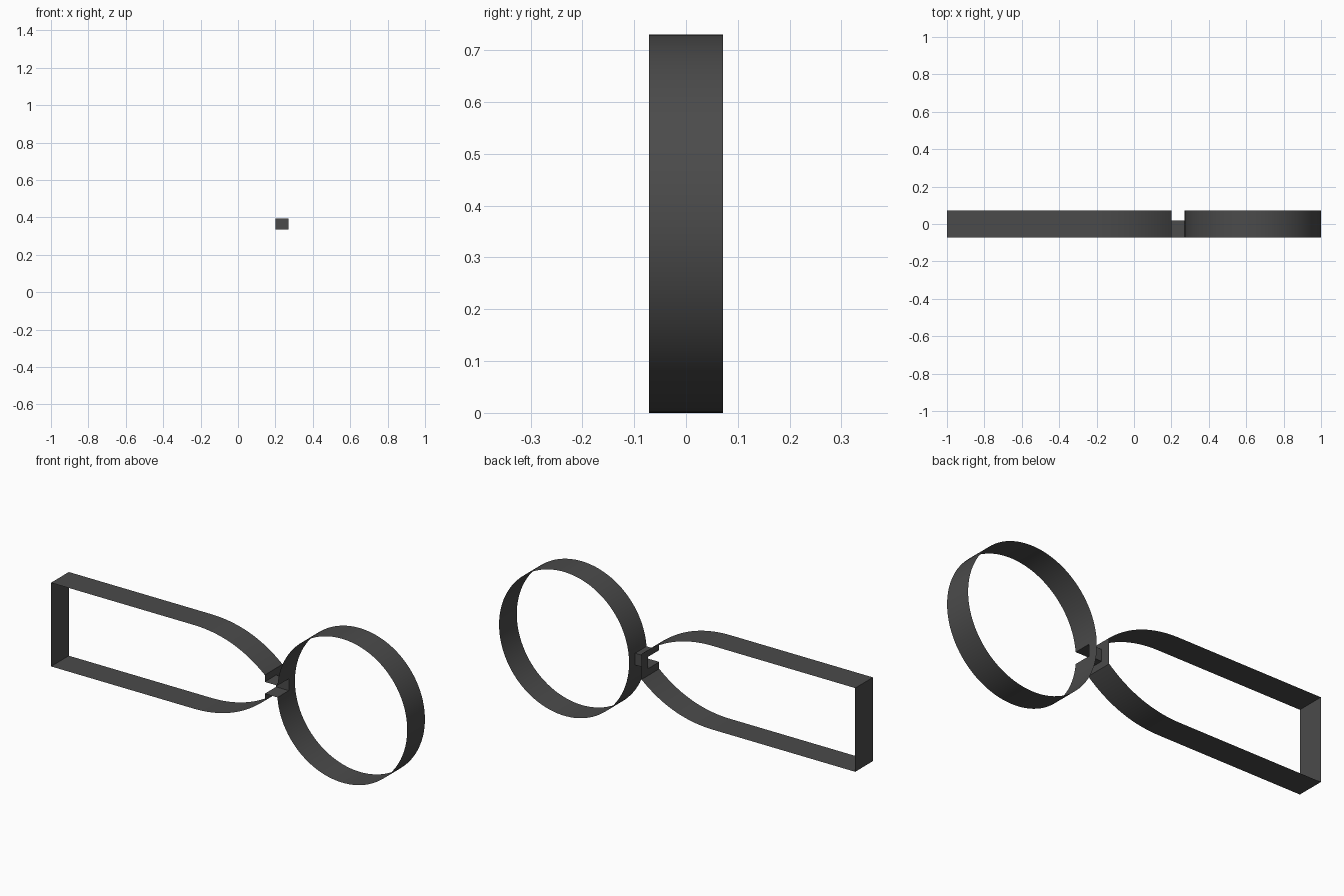
import bpy, bmesh, math

if "Cube" in bpy.data.objects:
    bpy.data.objects.remove(bpy.data.objects["Cube"])

mat = bpy.data.materials.new("dark_grey")
mat.diffuse_color = (0.07, 0.07, 0.07, 1)
mat.use_nodes = True
mat.node_tree.nodes["Principled BSDF"].inputs["Base Color"].default_value = mat.diffuse_color

Y0, YM, Y1 = -0.071, 0.02, 0.071      # front edge, slot depth, back edge
ZC = 0.365                            # centre height
SLOT = 0.03                           # half height of the slot


def band(name, pts, closed=True, slots=(), rows=(Y0, YM, Y1)):
    """Thin strip following an x-z outline; front row is left open at slot segments."""
    bm = bmesh.new()
    grid = [[bm.verts.new((x, y, z)) for y in rows] for x, z in pts]
    n = len(pts)
    for i in range(n if closed else n - 1):
        j = (i + 1) % n
        for k in range(len(rows) - 1):
            if k == 0 and i in slots:
                continue
            bm.faces.new((grid[i][k], grid[i][k + 1], grid[j][k + 1], grid[j][k]))
    me = bpy.data.meshes.new(name)
    bm.to_mesh(me)
    bm.free()
    me.materials.append(mat)
    ob = bpy.data.objects.new(name, me)
    bpy.context.collection.objects.link(ob)
    bpy.ops.object.select_all(action='DESELECT')
    ob.select_set(True)
    bpy.context.view_layer.objects.active = ob
    bpy.ops.object.shade_smooth_by_angle(angle=math.radians(30))
    return ob


# Round loop, its outline starting and ending at the slot on the left
R, CX, N = 0.365, 0.635, 96
a = math.asin(SLOT / R)
ring = []
for i in range(N + 1):
    t = math.pi - a - (2 * math.pi - 2 * a) * i / N
    ring.append((CX + R * math.cos(t), ZC + R * math.sin(t)))
band("round_loop", ring, slots=(N,))

# Straight frame tapering in a curve to a flat neck wall
H, E = 0.2125, 0.065
upper = [(-1.0, H)]
for i in range(25):
    t = i / 24
    x = (1 - t) ** 2 * -0.2 + 2 * t * (1 - t) * 0.03 + t * t * 0.2
    upper.append((x, H - (H - E) * t * t))
upper.append((0.2, SLOT))
outline = [(x, ZC + z) for x, z in upper] + [(x, ZC - z) for x, z in reversed(upper)]
band("long_frame", outline, slots=(len(upper) - 1,))

# Connector: top and bottom walls of the slot, then its back wall
xr = CX - R * math.cos(a)
for name, s in (("connector_top", 1), ("connector_bottom", -1)):
    p = [(0.2, ZC + s * SLOT), (xr, ZC + s * SLOT)]
    band(name, p if s > 0 else p[::-1], closed=False, rows=(Y0, YM))
me = bpy.data.meshes.new("connector_back")
me.from_pydata([(0.2, YM, ZC - SLOT), (xr, YM, ZC - SLOT),
                (xr, YM, ZC + SLOT), (0.2, YM, ZC + SLOT)], [], [(3, 2, 1, 0)])
me.materials.append(mat)
bpy.context.collection.objects.link(bpy.data.objects.new("connector_back", me))
